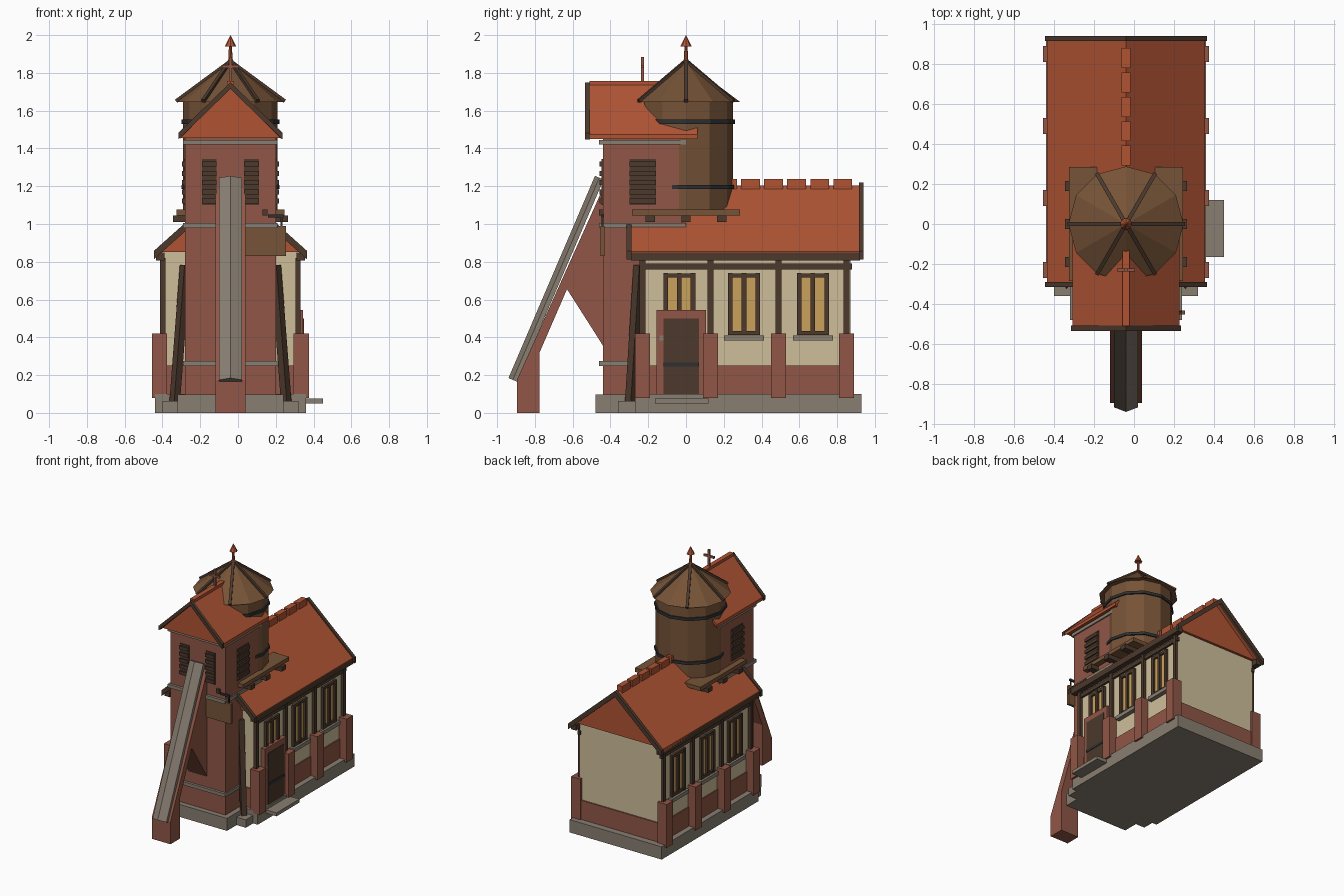
import bpy, bmesh, math
from mathutils import Vector, Matrix

if "Cube" in bpy.data.objects:
    bpy.data.objects.remove(bpy.data.objects["Cube"])

CX = -0.04  # symmetry axis of the building


def material(name, r, g, b):
    m = bpy.data.materials.new(name)
    lin = [((c / 255 + 0.055) / 1.055) ** 2.4 for c in (r, g, b)]
    m.diffuse_color = (*lin, 1)
    m.use_nodes = True
    m.node_tree.nodes["Principled BSDF"].inputs["Base Color"].default_value = m.diffuse_color
    return m


ROOF = material("roof_tile", 176, 84, 52)
BRICK = material("brick", 144, 86, 70)
CREAM = material("cream_plaster", 206, 190, 154)
STONE = material("stone", 136, 126, 113)
TIMBER = material("dark_timber", 76, 57, 44)
WOOD = material("tank_wood", 118, 83, 55)
IRON = material("iron", 46, 48, 50)
GLASS = material("amber_glass", 203, 162, 92)


def finish(name, bm, mat):
    bmesh.ops.recalc_face_normals(bm, faces=bm.faces[:])
    me = bpy.data.meshes.new(name)
    bm.to_mesh(me)
    bm.free()
    me.materials.append(mat)
    ob = bpy.data.objects.new(name, me)
    bpy.context.collection.objects.link(ob)
    return ob


def boxes(name, mat, items):
    """Axis-aligned boxes; x is measured from the symmetry axis."""
    bm = bmesh.new()
    for x0, x1, y0, y1, z0, z1 in items:
        m = (Matrix.Translation((CX + (x0 + x1) / 2, (y0 + y1) / 2, (z0 + z1) / 2))
             @ Matrix.Diagonal((abs(x1 - x0), abs(y1 - y0), abs(z1 - z0), 1)))
        bmesh.ops.create_cube(bm, size=1, matrix=m)
    return finish(name, bm, mat)


def both(items):
    """Add copies mirrored across the symmetry axis."""
    return items + [(-b, -a, *r) for a, b, *r in items]


def prism(name, mat, pts, offset):
    """Extrude a planar polygon of 3D points; x from the symmetry axis."""
    bm = bmesh.new()
    f = bm.faces.new([bm.verts.new((CX + x, y, z)) for x, y, z in pts])
    r = bmesh.ops.extrude_face_region(bm, geom=[f])
    vs = [v for v in r["geom"] if isinstance(v, bmesh.types.BMVert)]
    bmesh.ops.translate(bm, verts=vs, vec=offset)
    return finish(name, bm, mat)


def chevron(name, mat, half, eave, ridge, t, y0, y1):
    pts = [(-half, y0, eave), (0, y0, ridge), (half, y0, eave),
           (half, y0, eave - t), (0, y0, ridge - t), (-half, y0, eave - t)]
    return prism(name, mat, pts, (0, y1 - y0, 0))


def gable(name, half, eave, ridge, y0, y1):
    pts = [(-half, y0, eave), (0, y0, ridge), (half, y0, eave)]
    return prism(name, ROOF, pts, (0, y1 - y0, 0))


def cone(name, mat, r1, r2, z0, z1, n=12, x=0, y=0):
    bm = bmesh.new()
    bmesh.ops.create_cone(bm, cap_ends=True, segments=n, radius1=r1, radius2=r2, depth=z1 - z0,
                          matrix=Matrix.Translation((CX + x, y, (z0 + z1) / 2)))
    return finish(name, bm, mat)


def beam(name, mat, a, b, w, h):
    a, b = Vector(a), Vector(b)
    d = b - a
    bm = bmesh.new()
    m = (Matrix.Translation((a + b) / 2 + Vector((CX, 0, 0)))
         @ d.to_track_quat('Z', 'Y').to_matrix().to_4x4()
         @ Matrix.Diagonal((w, h, d.length, 1)))
    bmesh.ops.create_cube(bm, size=1, matrix=m)
    return finish(name, bm, mat)


# Stone foundations and door step
boxes("foundation", STONE, [(-0.40, 0.40, -0.27, 0.93, 0, 0.1), (-0.28, 0.28, -0.48, -0.2, 0, 0.098)])
boxes("strut_footing", STONE, both([(0.25, 0.36, -0.36, -0.25, 0, 0.062)]))
boxes("door_step", STONE, [(0.38, 0.49, -0.165, 0.12, 0.05, 0.077)])

# Hall walls, brick pilasters and timber framing
BAYS = [-0.23, 0.13, 0.49, 0.85]
boxes("hall_wall", CREAM, [(-0.35, 0.35, -0.23, 0.87, 0.1, 0.86)])
boxes("hall_brick_base", BRICK, [(-0.358, 0.358, -0.24, 0.88, 0.1, 0.25)])
boxes("pilaster", BRICK, both([(0.335, 0.415, y - 0.04, y + 0.04, 0.08, 0.42) for y in BAYS]))
boxes("wall_post", TIMBER, both([(0.345, 0.372, y - 0.015, y + 0.015, 0.42, 0.82) for y in BAYS]))
boxes("wall_rail", TIMBER, both([(0.345, 0.366, -0.24, 0.88, 0.76, 0.79)]))
boxes("eave_beam", TIMBER, both([(0.35, 0.395, -0.29, 0.92, 0.808, 0.85)]))

# Hall windows
frames, panes, sills = [], [], []
for y in (-0.035, 0.307, 0.672):
    panes.append((0.345, 0.354, y - 0.08, y + 0.08, 0.42, 0.735))
    for c, w in ((-0.0725, 0.0125), (0, 0.012), (0.0725, 0.0125)):
        frames.append((0.345, 0.37, y + c - w, y + c + w, 0.412, 0.74))
    for z in (0.412, 0.717):
        frames.append((0.345, 0.368, y - 0.08, y + 0.08, z, z + 0.022))
    sills.append((0.345, 0.385, y - 0.105, y + 0.105, 0.382, 0.411))
boxes("window_glass", GLASS, both(panes))
boxes("window_frame", TIMBER, both(frames))
boxes("window_sill", STONE, both(sills))

# Side door
boxes("door_surround", BRICK, [(0.34, 0.385, -0.155, 0.105, 0.08, 0.545)])
boxes("door", TIMBER, [(0.37, 0.39, -0.12, 0.07, 0.1, 0.5)])
boxes("door_strap", IRON, [(0.38, 0.394, -0.12, 0.07, z, z + 0.022) for z in (0.245, )])

# Hall roof with barge boards and ridge tiles
chevron("hall_roof", ROOF, 0.395, 0.855, 1.205, 0.03, -0.30, 0.93)
gable("hall_gable", 0.375, 0.852, 1.18, -0.25, 0.89)
for i, y in enumerate((-0.315, 0.915)):
    chevron("hall_barge_board", TIMBER, 0.405, 0.858, 1.22, 0.045, y, y + 0.026)
boxes("ridge_tile", ROOF, [(-0.022, 0.022, 0.17 + i * 0.122, 0.27 + i * 0.122, 1.18, 1.238) for i in range(6)])

# Tower body, string courses and cornice
boxes("tower", BRICK, [(-0.24, 0.24, -0.44, -0.02, 0.05, 1.46)])
boxes("tower_band", STONE, [(-0.25, 0.25, -0.46, 0.0, z, z + 0.026) for z in (0.248, 0.978, 1.42)])

# Louvred belfry openings on three faces
backs, slats = [], []
for s in (-1, 1):
    x = 0.112 * s
    backs.append((x - 0.039, x + 0.039, -0.447, -0.43, 1.1, 1.345))
    backs.append((0.23 * s, 0.246 * s, -0.30, -0.16, 1.1, 1.345))
    for i in range(5):
        z = 1.108 + i * 0.049
        slats.append((x - 0.039, x + 0.039, -0.458, -0.44, z, z + 0.026))
        slats.append((0.24 * s, 0.257 * s, -0.30, -0.16, z, z + 0.026))
boxes("louvre_back", TIMBER, backs)
boxes("louvre_slat", TIMBER, slats)

# Tower roof, barge board and cross
chevron("tower_roof", ROOF, 0.268, 1.475, 1.75, 0.025, -0.52, 0.06)
gable("tower_gable", 0.265, 1.456, 1.735, -0.50, 0.05)
chevron("tower_barge_board", TIMBER, 0.275, 1.483, 1.75, 0.035, -0.535, -0.508)
boxes("tower_ridge", ROOF, [(-0.018, 0.018, -0.51, 0.0, 1.735, 1.757)])
boxes("roof_cross", BRICK, [(-0.008, 0.008, -0.238, -0.222, 1.74, 1.885),
                            (-0.045, 0.045, -0.237, -0.223, 1.825, 1.841)])

# Sloping front buttress with an arch and a ridged stone cap
prism("buttress", BRICK, [(-0.08, y, z) for y, z in (
    (-0.895, 0), (-0.775, 0), (-0.775, 0.32), (-0.63, 0.655), (-0.48, 0.42),
    (-0.43, 0.34), (-0.43, 1.21), (-0.895, 0.175))], (0.16, 0, 0))
along = Vector((0, 0.458, 1.07))
up = Vector((0, -0.919, 0.393))
base = Vector((0, -0.894, 0.165))
prism("buttress_cap", STONE, [base + up * h + Vector((x, 0, 0)) for x, h in (
    (-0.06, 0), (0.06, 0), (0.06, 0.025), (0, 0.05), (-0.06, 0.025))], along)

# Leaning timber struts beside the tower
for s in (-1, 1):
    beam("leaning_strut", TIMBER, (0.295 * s, -0.295, 0.06), (0.24 * s, -0.25, 0.78), 0.04, 0.04)

# Hanging board with its bracket
boxes("hanging_board", WOOD, [(0.08, 0.295, -0.452, -0.432, 0.83, 0.99)])
boxes("board_bracket", IRON, [(0.265, 0.275, -0.447, -0.437, 0.98, 1.05),
                              (0.2, 0.28, -0.449, -0.435, 1.035, 1.05)])
boxes("wall_peg", TIMBER, [(0.17, 0.195, -0.46, -0.43, 1.045, 1.077)])

# Water tank on its platform
boxes("platform_joist", TIMBER, [(-0.305, 0.305, y - 0.025, y + 0.025, 1.01, 1.046) for y in (-0.19, 0, 0.19)])
boxes("tank_platform", WOOD, [(-0.285, 0.285, -0.285, 0.285, 1.045, 1.076)])
cone("water_tank", WOOD, 0.25, 0.25, 1.06, 1.66)
for z in (1.185, 1.53):
    cone("tank_hoop", IRON, 0.26, 0.26, z, z + 0.022)

# Tank roof with ribs and finial
cone("tank_roof", WOOD, 0.288, 0.0, 1.645, 1.86)
for i in range(6):
    a = i * math.pi / 3
    tip = Vector((math.cos(a) * 0.288, math.sin(a) * 0.288, 1.65))
    beam("tank_roof_rib", TIMBER, tip, (0, 0, 1.862), 0.02, 0.02)
cone("finial_rod", ROOF, 0.012, 0.008, 1.84, 1.95, 8)
cone("finial_collar", ROOF, 0.028, 0.012, 1.845, 1.87, 8)
cone("finial_tip", ROOF, 0.03, 0.0, 1.94, 2.0, 8)
